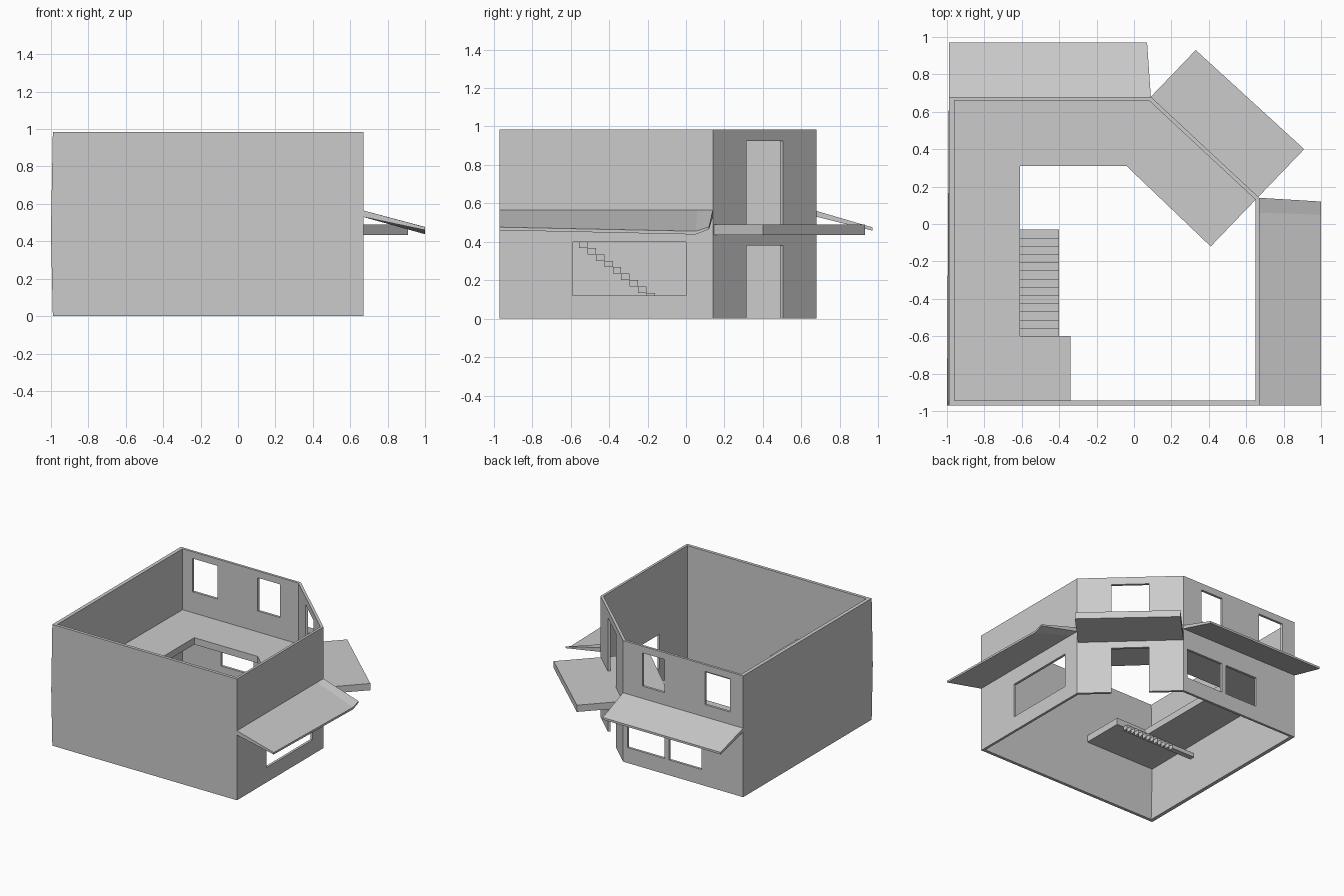
import bpy, bmesh, math
from mathutils import Matrix

if "Cube" in bpy.data.objects:
    bpy.data.objects.remove(bpy.data.objects["Cube"])


def loft(name, rings, closed=False):
    """Skin a list of equal-length closed rings; cap the ends unless closed."""
    bm = bmesh.new()
    vs = [[bm.verts.new(p) for p in r] for r in rings]
    n = len(rings[0])
    for a, b in zip(vs, vs[1:] + (vs[:1] if closed else [])):
        for i in range(n):
            j = (i + 1) % n
            bm.faces.new((a[i], a[j], b[j], b[i]))
    if not closed:
        bm.faces.new(vs[0])
        bm.faces.new(vs[-1])
    bmesh.ops.recalc_face_normals(bm, faces=bm.faces)
    mesh = bpy.data.meshes.new(name)
    bm.to_mesh(mesh)
    bm.free()
    ob = bpy.data.objects.new(name, mesh)
    bpy.context.collection.objects.link(ob)
    return ob


def slab(name, outline, z0, z1):
    return loft(name, [[(x, y, z) for x, y in outline] for z in (z0, z1)])


def box(name, x0, x1, y0, y1, z0, z1):
    return slab(name, [(x0, y0), (x1, y0), (x1, y1), (x0, y1)], z0, z1)


# Outer walls: five-sided ring, front left corner bulging slightly at mid height
H = 0.985
outer = [(-.99, -.97), (.67, -.97), (.67, .14), (.09, .68), (-.99, .68)]
inner = [(-.96, -.945), (.65, -.945), (.65, .13), (.08, .66), (-.96, .66)]
sections = []
for i, ((ox, oy), (ix, iy)) in enumerate(zip(outer, inner)):
    b = -.01 if i == 0 else 0
    sections.append([(ox, oy, 0), (ox + b, oy, .45), (ox, oy, H),
                     (ix, iy, H), (ix + b, iy, .45), (ix, iy, 0)])
walls = loft("walls", sections, closed=True)

# Window and door openings
cutters = [box("right_window_cut", .55, .8, -.59, 0, .12, .40)]
for x0, x1, z0, z1 in [(-.87, -.645, .66, .93), (-.285, -.085, .66, .93),
                       (-.615, -.325, .125, .37), (-.283, .05, .125, .37)]:
    cutters.append(box("back_window_cut", x0, x1, .6, .75, z0, z1))
for z0, z1 in [(-.1, .38), (.49, .925)]:
    c = box("door_cut", -.14, .14, -.1, .1, z0, z1)
    c.data.transform(Matrix.Translation((.38, .41, 0))
                     @ Matrix.Rotation(math.atan2(.54, -.58), 4, 'Z'))
    cutters.append(c)
bpy.context.view_layer.objects.active = walls
for c in cutters:
    m = walls.modifiers.new("opening", 'BOOLEAN')
    m.operation, m.solver, m.object = 'DIFFERENCE', 'EXACT', c
    bpy.ops.object.modifier_apply(modifier=m.name)
    bpy.data.objects.remove(c)

# Upper floor gallery with stair landing and diagonal balcony
slab("upper_floor_and_balcony",
     [(-.975, .67), (.09, .68), (.33, .93), (.91, .40), (.41, -.12), (-.04, .31),
      (-.61, .31), (-.61, -.60), (-.34, -.60), (-.34, -.955), (-.975, -.955)],
     .435, .49)

# Stair treads descending from the landing
N, run, rise = 13, .57 / 13, .435 / 13
for k in range(N):
    y, z = -.60 + run * k, .435 - rise * k
    box(f"stair_tread_{k + 1}", -.61, -.40, y, y + run, z - rise, z)

# Right awning: sags slightly towards the back, kicks up at its end
loft("right_awning", [
    [(.67, yw, .565), (1.0, yt, top), (1.0, yt, bot), (.67, yw, .53)]
    for yw, yt, top, bot in [(-.97, -.97, .476, .460), (.06, .05, .455, .438),
                             (.14, .12, .477, .465)]])

# Back awning
loft("back_awning", [
    [(xw, .68, .56), (xt, .97, .475), (xt, .97, .458), (xw, .68, .53)]
    for xw, xt in [(-.99, -.99), (.09, .07)]])
